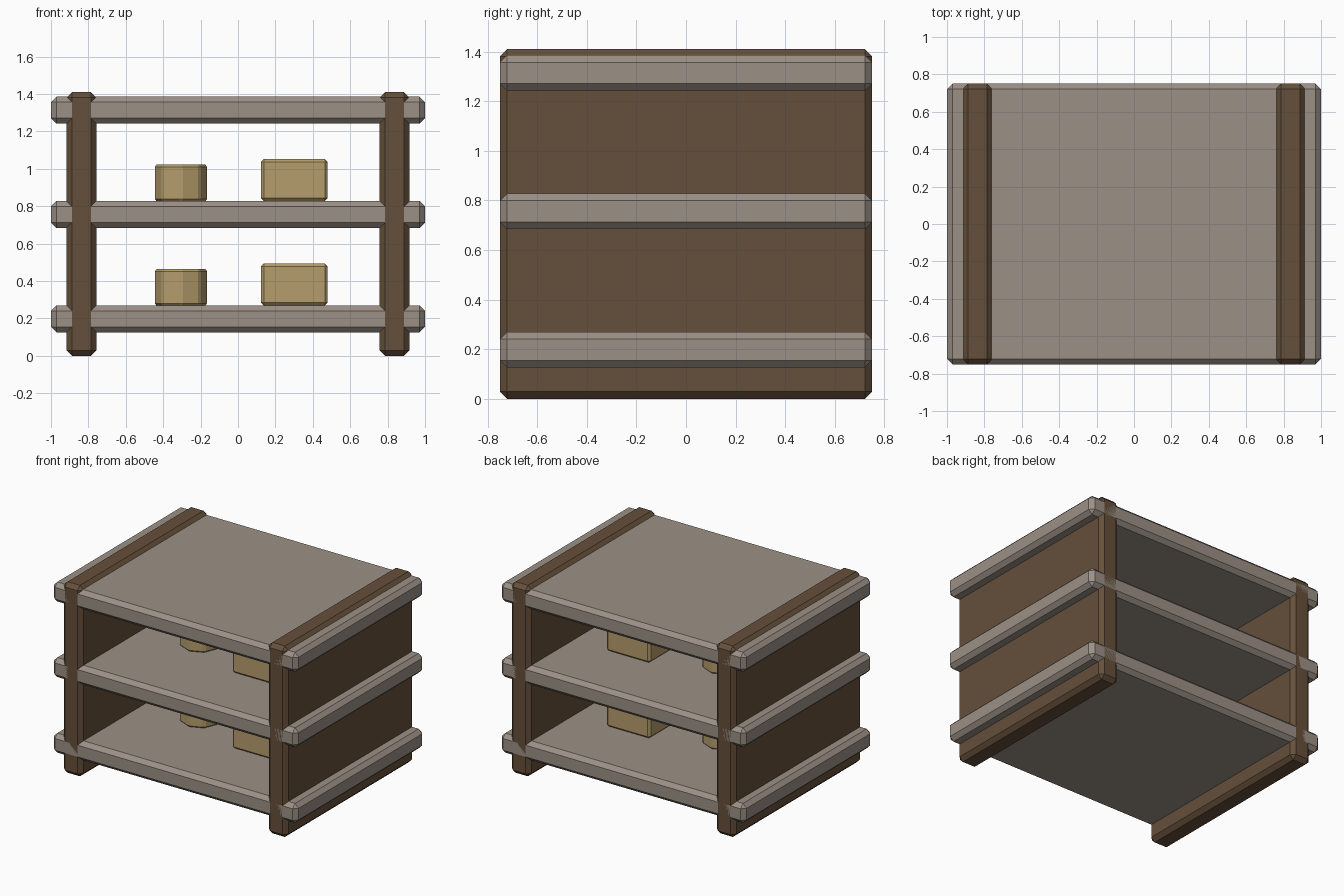
import bpy, math

if "Cube" in bpy.data.objects:
    bpy.data.objects.remove(bpy.data.objects["Cube"])


def material(name, color):
    m = bpy.data.materials.new(name)
    m.diffuse_color = (*color, 1)
    m.use_nodes = True
    m.node_tree.nodes["Principled BSDF"].inputs["Base Color"].default_value = m.diffuse_color
    return m


frame_mat = material("dark_wood", (0.13, 0.08, 0.043))
shelf_mat = material("grey_wood", (0.33, 0.28, 0.24))
item_mat = material("tan", (0.47, 0.34, 0.15))


def finish(obj, name, mat, bevel):
    obj.name = name
    obj.data.materials.append(mat)
    mod = obj.modifiers.new("chamfer", 'BEVEL')
    mod.width = bevel
    mod.segments = 1
    mod.limit_method = 'ANGLE'
    mod.angle_limit = math.radians(30)


def box(name, center, size, mat, bevel):
    bpy.ops.mesh.primitive_cube_add(size=1, location=center)
    obj = bpy.context.object
    obj.scale = size
    bpy.ops.object.transform_apply(location=False, rotation=False, scale=True)
    finish(obj, name, mat, bevel)


# Side panels
for side, label in ((-1, "left"), (1, "right")):
    box(label + "_side_panel", (side * 0.837, 0, 0.705), (0.16, 1.5, 1.41), frame_mat, 0.029)

# Shelves running through the panels
THICK = 0.144
centers = {"bottom": 0.198, "middle": 0.756, "top": 1.314}
for label, z in centers.items():
    box(label + "_shelf", (0, 0, z), (2, 1.5, THICK), shelf_mat, 0.029)

# Stored items: an eight-sided tub and a box on each lower shelf
for label in ("bottom", "middle"):
    z = centers[label] + THICK / 2
    box(label + "_storage_box", (0.301, 0, z + 0.112), (0.356, 0.5, 0.224), item_mat, 0.015)
    bpy.ops.mesh.primitive_cylinder_add(vertices=8, radius=0.144, depth=0.195,
                                        location=(-0.305, 0, z + 0.0965))
    finish(bpy.context.object, label + "_storage_tub", item_mat, 0.012)
